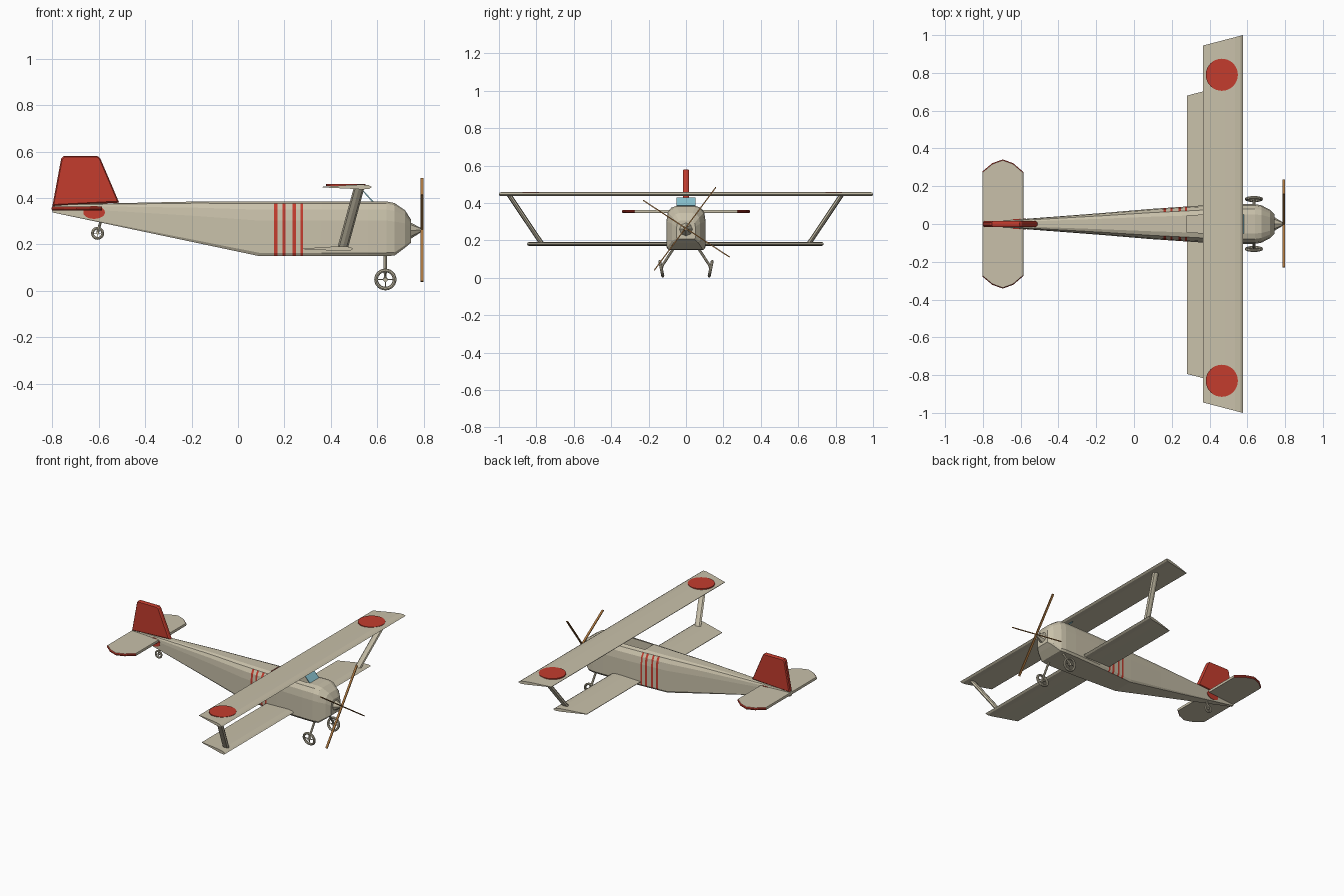
import bpy, bmesh, math
from mathutils import Vector, Matrix

if "Cube" in bpy.data.objects:
    bpy.data.objects.remove(bpy.data.objects["Cube"])


def material(name, rgb):
    m = bpy.data.materials.new(name)
    m.diffuse_color = (*rgb, 1)
    m.use_nodes = True
    m.node_tree.nodes["Principled BSDF"].inputs["Base Color"].default_value = m.diffuse_color
    return m


CANVAS = material("canvas", (0.58, 0.53, 0.40))
RED = material("red", (0.55, 0.045, 0.027))
WOOD = material("wood", (0.40, 0.18, 0.05))
GLASS = material("glass_blue", (0.24, 0.52, 0.60))


def finish(name, bm, mats, rule=None):
    bmesh.ops.recalc_face_normals(bm, faces=bm.faces)
    bm.normal_update()
    if rule:
        for f in bm.faces:
            f.material_index = int(rule(f))
    me = bpy.data.meshes.new(name)
    bm.to_mesh(me)
    bm.free()
    for m in mats:
        me.materials.append(m)
    ob = bpy.data.objects.new(name, me)
    bpy.context.collection.objects.link(ob)
    return ob


def loft_bm(rings):
    """Skin a list of equal-length rings and cap both ends."""
    bm = bmesh.new()
    vs = [[bm.verts.new(p) for p in r] for r in rings]
    n = len(rings[0])
    for a, b in zip(vs, vs[1:]):
        for i in range(n):
            j = (i + 1) % n
            bm.faces.new((a[i], a[j], b[j], b[i]))
    bm.faces.new(vs[0])
    bm.faces.new(vs[-1])
    return bm


def loft(name, rings, mat):
    return finish(name, loft_bm(rings), [mat])


def rod_bm(bm, p, q, r, r2=None, sides=8):
    p, q = Vector(p), Vector(q)
    rot = (q - p).to_track_quat('Z', 'Y').to_matrix().to_4x4()
    bmesh.ops.create_cone(bm, cap_ends=True, segments=sides, radius1=r,
                          radius2=r if r2 is None else r2, depth=(q - p).length,
                          matrix=Matrix.Translation((p + q) / 2) @ rot)


def rod(name, p, q, r, mat, r2=None, sides=8):
    bm = bmesh.new()
    rod_bm(bm, p, q, r, r2, sides)
    return finish(name, bm, [mat])


# Fuselage: lofted stations (x, top, bottom, half width), extra ones for stripes and cockpit
KEYS = [(-0.80, .372, .338, .010), (-0.17, .385, .205, .058), (0.09, .385, .150, .080),
        (0.36, .385, .150, .098), (0.56, .385, .150, .105), (0.64, .385, .150, .105),
        (0.675, .378, .152, .099), (0.72, .347, .186, .075), (0.745, .308, .207, .050)]
STRIPES = [(.155, .170), (.192, .205), (.235, .250), (.270, .281)]
HALF = [(.90, 0), (1, .06), (1, .65), (.93, .85), (.75, .96), (.48, 1)]


def station(x):
    for a, b in zip(KEYS, KEYS[1:]):
        if a[0] <= x <= b[0]:
            t = (x - a[0]) / (b[0] - a[0])
            return [p + (q - p) * t for p, q in zip(a, b)]


def section(x):
    _, top, bot, w = station(x)
    side = [(x, u * w, bot + v * (top - bot)) for u, v in HALF]
    return side + [(p[0], -p[1], p[2]) for p in reversed(side)]


xs = sorted({k[0] for k in KEYS} | {e for s in STRIPES for e in s})
bm = loft_bm([section(x) for x in xs])
bmesh.ops.recalc_face_normals(bm, faces=bm.faces)
# cockpit well sunk into the top
well = [f for f in bm.faces if f.normal.z > .99 and .281 < f.calc_center_median().x < .56
        and f.calc_center_median().z > .38 and abs(f.calc_center_median().y) < .01]
ext = bmesh.ops.extrude_face_region(bm, geom=well)
bmesh.ops.translate(bm, vec=(0, 0, -.08),
                    verts=[g for g in ext['geom'] if isinstance(g, bmesh.types.BMVert)])
bmesh.ops.delete(bm, geom=[f for f in well if f.is_valid], context='FACES_ONLY')


def is_stripe(f):
    c = f.calc_center_median()
    return abs(f.normal.z) < .85 and any(a < c.x < b for a, b in STRIPES)


finish("fuselage", bm, [CANVAS, RED], is_stripe)
rod("spinner", (.743, 0, .26), (.79, 0, .262), .036, CANVAS, .008, 8)

# Wings: cambered section, raked tips
FOIL = [(0, 0), (.06, .008), (.2, .011), (.45, .009), (1, .0015),
        (1, -.0015), (.45, -.007), (.2, -.010), (.06, -.008)]


def wing(name, lead, chord, z, mid, half):
    rings = []
    for s in (-1, 1):
        rings.append([(lead - c * chord, mid + s * (half - .26 * c * chord), z + t)
                      for c, t in FOIL])
    loft(name, rings, CANVAS)


wing("upper_wing", .577, .212, .447, 0, 1.0)
wing("lower_wing", .497, .217, .181, -.057, .793)

# Interplane struts (the strut pair is centred with the lower wing)
for s, label in ((-1, "left"), (1, "right")):
    rings = []
    for x, y, z in ((.450, .713, .181), (.522, .890, .445)):
        rings.append([(x + .023 * math.cos(a * math.pi / 4),
                       -.057 + s * y + .015 * math.sin(a * math.pi / 4), z) for a in range(8)])
    loft(label + "_wing_strut", rings, CANVAS)

# Red discs on the upper wing
for y, label in ((-.83, "left"), (.79, "right")):
    rod(label + "_wing_disc", (.465, y, .452), (.465, y, .4595), .085, RED, sides=32)

# Windscreen
loft("windscreen", [[(.583, s, .386), (.543, s, .430), (.539, s, .427), (.577, s, .384)]
                    for s in (-.05, .05)], GLASS)


def slab(outline, layers):
    """Rings of an outline shrunk about its centre: layers are (offset, scale)."""
    ca = sum(p[0] for p in outline) / len(outline)
    cb = sum(p[1] for p in outline) / len(outline)
    return [[(ca + (a - ca) * k, cb + (b - cb) * k, o) for a, b in outline] for o, k in layers]


# Fin
fin = [(-.80, .365), (-.762, .57), (-.752, .58), (-.605, .58), (-.594, .572), (-.512, .38)]
loft("tail_fin", [[(a, o, b) for a, b, o in r] for r in
                  slab(fin, [(-.016, .95), (-.009, 1), (.009, 1), (.016, .95)])], RED)

# Tailplane with red tip edges
edge = [(-.585, .275), (-.64, .322), (-.695, .342), (-.75, .322), (-.803, .278)]
outline = edge + [(x, -y) for x, y in reversed(edge)]
finish("tailplane", loft_bm(slab(outline, [(.346, .985), (.351, 1), (.358, 1), (.363, .985)])),
       [CANVAS, RED],
       lambda f: abs(f.normal.z) < .9 and abs(f.calc_center_median().y) > .27)

# Red oval marks on the rear fuselage sides
for s, label in ((-1, "left"), (1, "right")):
    rings = []
    for off in (-.002, .003):
        ring = []
        for i in range(20):
            a = i * math.tau / 20
            x, z = -.62 + .047 * math.cos(a), .338 + .028 * math.sin(a)
            ring.append((x, s * (station(x)[3] + off), z))
        rings.append(ring)
    loft(label + "_tail_mark", rings, RED)

# Propeller: two crossed narrow boards
for ang, mid, label in ((53.4, -.005, "first"), (146.7, .0025, "second")):
    a = math.radians(ang)
    d, n = Vector((0, math.cos(a), math.sin(a))), Vector((0, -math.sin(a), math.cos(a)))
    rings = []
    for t in (-.277, .277):
        c = Vector((0, mid, .2625)) + d * t
        rings.append([c + n * h + Vector((x, 0, 0))
                      for x, h in ((.786, -.003), (.80, -.003), (.80, .003), (.786, .003))])
    loft(label + "_propeller_blade", rings, WOOD)


# Spoked wheels
def wheel(name, centre, radius, tube, tilt):
    bm = bmesh.new()
    rings = 24
    vs = []
    for i in range(rings):
        a = i * math.tau / rings
        vs.append([bm.verts.new(((radius - tube + tube * math.cos(b)) * math.cos(a),
                                 tube * math.sin(b),
                                 (radius - tube + tube * math.cos(b)) * math.sin(a)))
                   for b in [k * math.tau / 8 for k in range(8)]])
    for i in range(rings):
        p, q = vs[i], vs[(i + 1) % rings]
        for k in range(8):
            m = (k + 1) % 8
            bm.faces.new((p[k], p[m], q[m], q[k]))
    rod_bm(bm, (0, -tube, 0), (0, tube, 0), radius * .2, sides=10)
    r = radius - tube
    rod_bm(bm, (-r, 0, 0), (r, 0, 0), radius * .06, sides=6)
    rod_bm(bm, (0, 0, -r), (0, 0, r), radius * .06, sides=6)
    bm.transform(Matrix.Translation(centre) @ Matrix.Rotation(tilt, 4, 'X'))
    finish(name, bm, [CANVAS])


for s, label in ((-1, "left"), (1, "right")):
    wheel(label + "_wheel", (.635, s * .132, .049), .048, .008, -s * .20)
    rod(label + "_gear_leg", (.635, s * .065, .160), (.635, s * .120, .075), .007, CANVAS)
    rod(label + "_axle", (.635, s * .120, .078), (.635, s * .130, .049), .006, CANVAS)
wheel("tail_wheel", (-.605, 0, .248), .028, .006, 0)
rod("tail_wheel_leg", (-.605, 0, .250), (-.590, 0, .305), .006, CANVAS)
